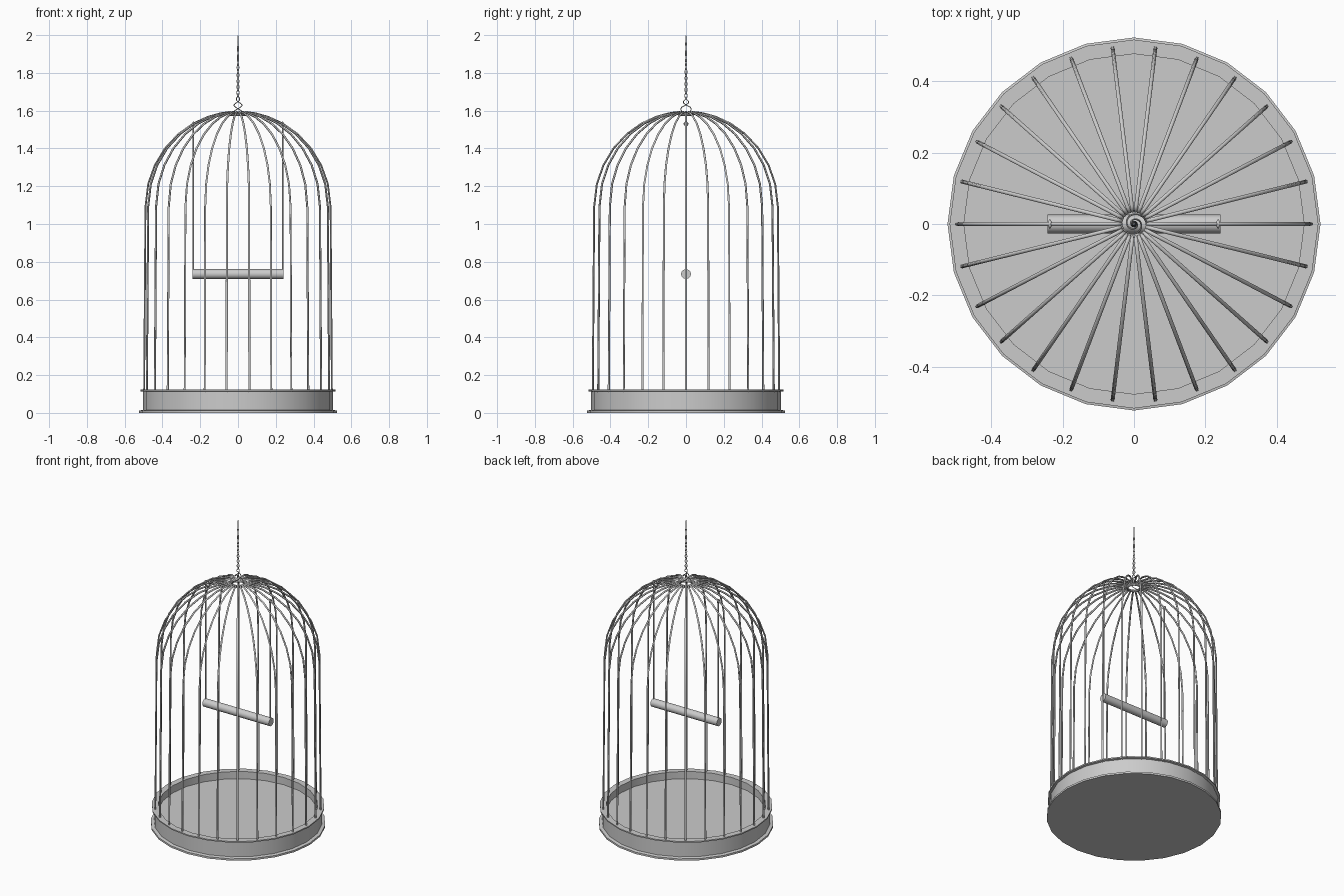
import bpy, bmesh
from math import sin, cos, pi, radians
from mathutils import Vector

if "Cube" in bpy.data.objects:
    bpy.data.objects.remove(bpy.data.objects["Cube"])


def smooth(ob, angle=40):
    bpy.ops.object.select_all(action='DESELECT')
    ob.select_set(True)
    bpy.context.view_layer.objects.active = ob
    bpy.ops.object.shade_smooth_by_angle(angle=radians(angle))


def wires(name, paths, radius, res=1):
    """Round wire tubes along polylines, joined in one mesh."""
    cu = bpy.data.curves.new(name, 'CURVE')
    cu.dimensions = '3D'
    cu.bevel_depth = radius
    cu.bevel_resolution = res
    cu.use_fill_caps = True
    for pts in paths:
        sp = cu.splines.new('POLY')
        sp.points.add(len(pts) - 1)
        for p, co in zip(sp.points, pts):
            p.co = (*co, 1)
    ob = bpy.data.objects.new(name, cu)
    bpy.context.collection.objects.link(ob)
    bpy.ops.object.select_all(action='DESELECT')
    ob.select_set(True)
    bpy.context.view_layer.objects.active = ob
    bpy.ops.object.convert(target='MESH')
    ob = bpy.context.object
    ob.name = name
    smooth(ob, 60)
    return ob


def lathe(name, profile, sides):
    """Revolve an (r, z) profile around z; it starts and ends on the axis."""
    bm = bmesh.new()
    vs = [bm.verts.new((r, 0, z)) for r, z in profile]
    es = [bm.edges.new(e) for e in zip(vs, vs[1:])]
    bmesh.ops.spin(bm, geom=vs + es, cent=(0, 0, 0), axis=(0, 0, 1),
                   angle=2 * pi, steps=sides)
    bmesh.ops.remove_doubles(bm, verts=bm.verts[:], dist=1e-4)
    bmesh.ops.recalc_face_normals(bm, faces=bm.faces[:])
    me = bpy.data.meshes.new(name)
    bm.to_mesh(me)
    bm.free()
    ob = bpy.data.objects.new(name, me)
    bpy.context.collection.objects.link(ob)
    smooth(ob, 30)
    return ob


# Tray with flanged foot and rim
lathe("base_tray", [(0, 0), (0.523, 0), (0.523, 0.012), (0.503, 0.016),
                    (0.503, 0.112), (0.517, 0.115), (0.517, 0.123),
                    (0.477, 0.123), (0.477, 0.075), (0, 0.075)], 24)

# Cage bars: slightly splayed, then an elliptical dome, hooked over the ring
R, SPRING, RISE = 0.49, 1.09, 0.505
profile = [(0.497, 0.11)]
for deg in (0, 14, 26, 38, 50, 61, 71, 79, 84):
    profile.append((R * cos(radians(deg)), SPRING + RISE * sin(radians(deg))))
profile += [(0.042, 1.588), (0.037, 1.575)]
bars = []
for i in range(26):
    a = 2 * pi * i / 26
    bars.append([(r * cos(a), r * sin(a), z) for r, z in profile])
wires("cage_bars", bars, 0.0055)

# Crown ring
bpy.ops.mesh.primitive_torus_add(major_radius=0.039, minor_radius=0.005,
                                 major_segments=24, minor_segments=8,
                                 location=(0, 0, 1.578))
bpy.context.object.name = "crown_ring"
smooth(bpy.context.object)

# Twisted hanging wire: (height, radius, turns), open loop tightening upwards
shape = [(1.58, 0.036, 0), (1.60, 0.030, 0.15), (1.62, 0.025, 0.35),
         (1.645, 0.014, 0.7), (1.67, 0.007, 1.1), (1.80, 0.005, 3.2),
         (2.0, 0.001, 5.2)]


def twist(z):
    for (z0, r0, t0), (z1, r1, t1) in zip(shape, shape[1:]):
        if z <= z1:
            f = (z - z0) / (z1 - z0)
            return r0 + (r1 - r0) * f, t0 + (t1 - t0) * f
    return shape[-1][1:]


strands = []
for s in range(2):
    pts = []
    for k in range(101):
        z = 1.58 + 0.419 * k / 100
        r, turns = twist(z)
        a = s * pi + 2 * pi * turns
        pts.append((r * cos(a), r * sin(a), z))
    strands.append(pts)
wires("hanging_wire", strands, 0.0025)

# Perch
bpy.ops.mesh.primitive_cylinder_add(vertices=16, radius=0.026, depth=0.484,
                                    location=(0, 0, 0.735),
                                    rotation=(0, pi / 2, 0))
bpy.context.object.name = "perch"
smooth(bpy.context.object)

# Swing wires, hooked over the side bars
hangers = []
for sx in (-1, 1):
    x = sx * 0.236
    loop = [Vector((x, 0.009 * sin(t), 1.530 - 0.009 * cos(t)))
            for t in [2 * pi * k / 10 for k in range(10)]]
    hangers.append([(x, 0, 0.735), (x, 0, 1.515)] + [tuple(p) for p in loop])
wires("swing_wires", hangers, 0.0042)
